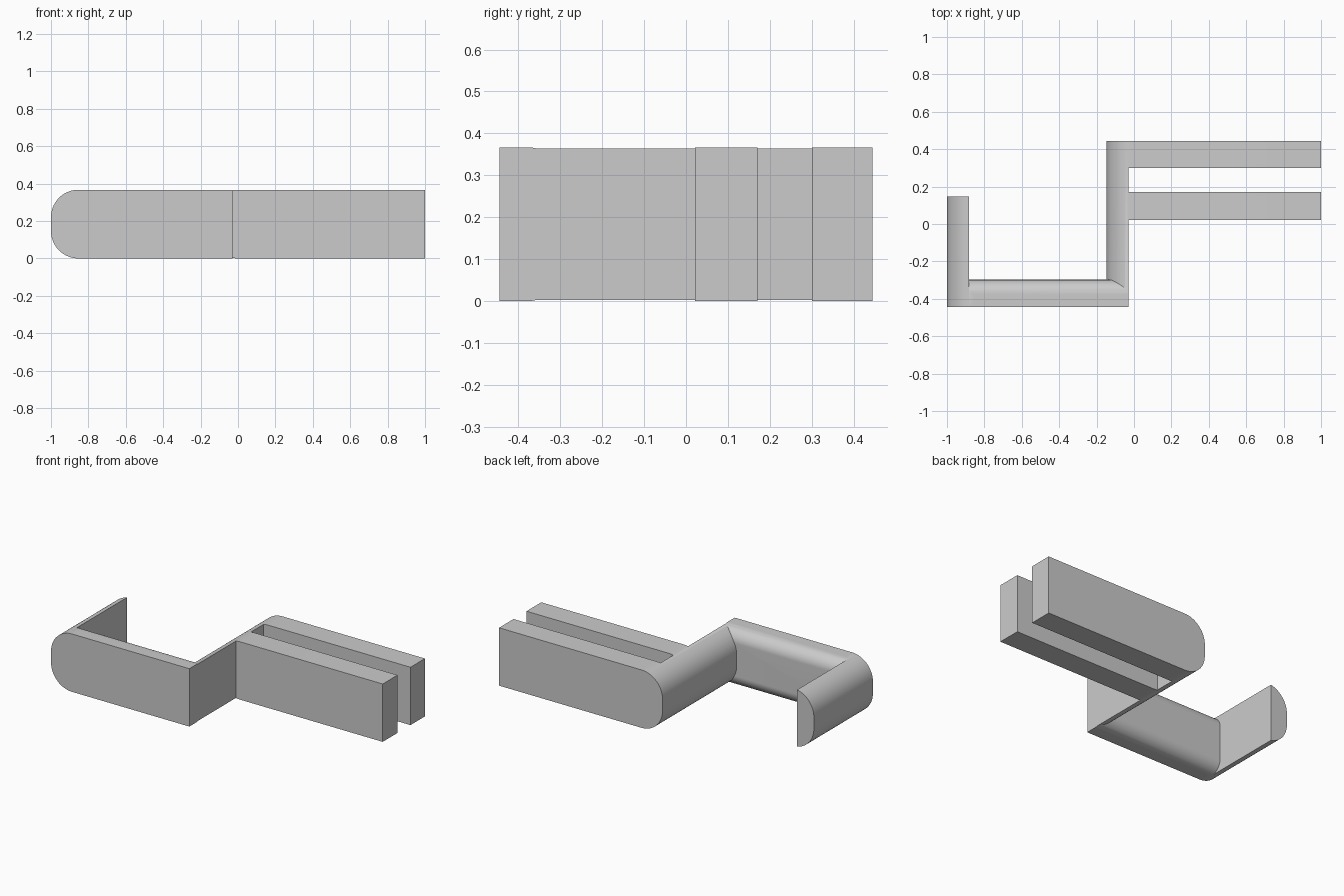
import bpy
import bmesh
from math import sin, cos, pi, asin

if "Cube" in bpy.data.objects:
    bpy.data.objects.remove(bpy.data.objects["Cube"], do_unlink=True)

HEIGHT = 0.367
ROUND = 0.147      # radius of the rounded ends of walls and arms
SOFT = 0.08        # radius along the back of the cross bar
FRONT, BACK = -0.445, 0.445
WALL = 0.117       # wall thickness

grey = bpy.data.materials.new("plain grey")
grey.use_nodes = True
grey.diffuse_color = (0.6, 0.6, 0.6, 1)
grey.node_tree.nodes["Principled BSDF"].inputs["Base Color"].default_value = (0.6, 0.6, 0.6, 1)


def rounded_profile(tip, end, radius, sign, steps=20):
    """Outline with both corners rounded at the tip and a straight cut at the end."""
    centre = tip + sign * radius
    reach = (end - centre) * sign
    # a cut before the tangent point shortens the arc
    top = pi / 2 if reach >= 0 else pi / 2 - asin(-reach / radius)
    arc = [(centre - sign * radius * cos(top * i / steps), radius * sin(top * i / steps))
           for i in range(steps + 1)]
    upper = [(a, HEIGHT - radius + h) for a, h in arc]
    lower = [(a, radius - h) for a, h in reversed(arc)]
    outline = lower + upper
    if reach > 0:
        outline += [(end, HEIGHT), (end, 0)]
    return outline


def prism(name, outline, start, stop, axis):
    """Extrude an outline along the x or y axis."""
    bm = bmesh.new()
    place = (lambda a, h, d: (d, a, h)) if axis == "x" else (lambda a, h, d: (a, d, h))
    verts = [bm.verts.new(place(a, h, start)) for a, h in outline]
    face = bm.faces.new(verts)
    extruded = bmesh.ops.extrude_face_region(bm, geom=[face])["geom"]
    shift = (stop - start, 0, 0) if axis == "x" else (0, stop - start, 0)
    bmesh.ops.translate(bm, vec=shift,
                        verts=[v for v in extruded if isinstance(v, bmesh.types.BMVert)])
    bmesh.ops.recalc_face_normals(bm, faces=bm.faces)
    mesh = bpy.data.meshes.new(name)
    bm.to_mesh(mesh)
    bm.free()
    mesh.materials.append(grey)
    obj = bpy.data.objects.new(name, mesh)
    bpy.context.collection.objects.link(obj)
    return obj


def block(name, x, y):
    return prism(name, [(x[0], -1), (x[1], -1), (x[1], 1), (x[0], 1)], y[0], y[1], "y")


def combine(target, tool, operation):
    mod = target.modifiers.new(operation.lower(), "BOOLEAN")
    mod.operation, mod.object, mod.solver = operation, tool, "EXACT"
    bpy.context.view_layer.objects.active = target
    bpy.ops.object.modifier_apply(modifier=mod.name)
    bpy.data.objects.remove(tool, do_unlink=True)


# Middle wall and the two arms, cut from one round-ended slab
inner = -ROUND + WALL
body = prism("bracket", rounded_profile(-ROUND, 1, ROUND, 1), FRONT, BACK, "y")
combine(body, block("front_cutter", (inner, 1.1), (-0.6, 0.022)), "DIFFERENCE")
combine(body, block("slot_cutter", (inner, 1.1), (0.17, 0.3)), "DIFFERENCE")

# Cross bar along the front, soft on its back edges, round at its left end
bar = prism("cross_bar", rounded_profile(-0.298, FRONT, SOFT, -1), -1 + WALL, inner, "x")
trim = prism("bar_trim", rounded_profile(-1, 0.5, ROUND, 1), -0.6, 0, "y")
combine(bar, trim, "INTERSECT")
combine(body, bar, "UNION")

# Hook wall at the far end of the bar
hook = prism("hook_wall", rounded_profile(-1, -1 + WALL, ROUND, 1), FRONT, 0.147, "y")
combine(body, hook, "UNION")

# Smooth the curves, keep the corners sharp
bpy.ops.object.select_all(action="DESELECT")
body.select_set(True)
bpy.context.view_layer.objects.active = body
bpy.ops.object.shade_smooth_by_angle(angle=pi / 6)
